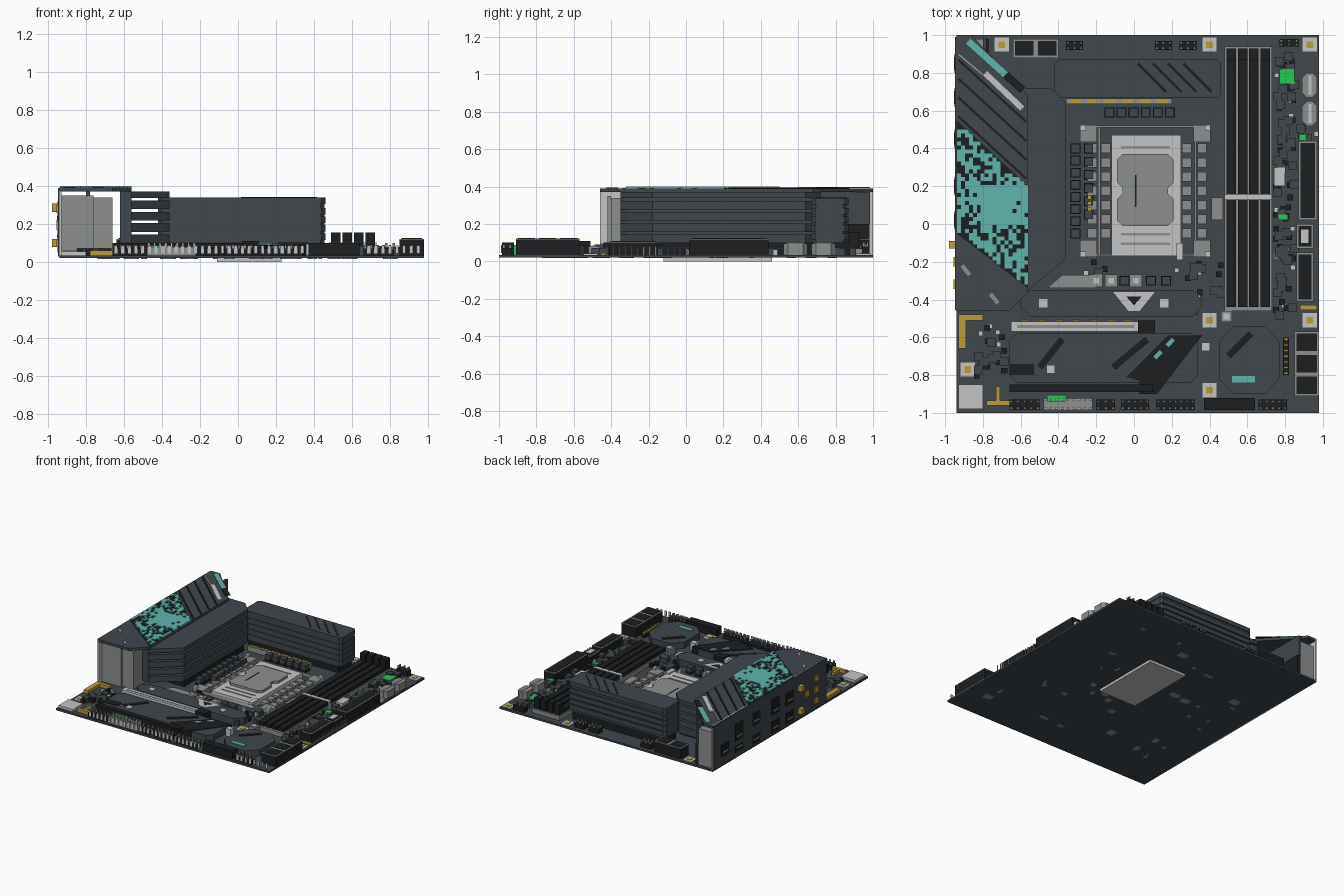
import bpy
import bmesh
import random
from mathutils import Vector

random.seed(7)
cube = bpy.data.objects.get("Cube")
if cube:
    bpy.data.objects.remove(cube, do_unlink=True)
BOARD, COVER = .035, .391


def material(name, *rgb):
    mat = bpy.data.materials.new(name)
    mat.use_nodes = True
    mat.diffuse_color = (*rgb, 1)
    mat.node_tree.nodes["Principled BSDF"].inputs["Base Color"].default_value = (*rgb, 1)
    return mat


slate = material("slate", .05, .063, .073)
black = material("black", .012, .013, .014)
grey = material("mid_grey", .27, .28, .275)
light = material("light_grey", .56, .56, .56)
teal = material("teal", .12, .46, .43)
gold = material("gold", .5, .34, .04)
green = material("green", .02, .58, .09)


def prisms(name, mat, shapes):
    """One object made of upright prisms, each given as (outline, bottom, top)."""
    bm = bmesh.new()
    for outline, bottom, top in shapes:
        low, high = ([bm.verts.new((x, y, z)) for x, y in outline] for z in (bottom, top))
        bm.faces.new(low)
        bm.faces.new(high)
        for i in range(len(low)):
            bm.faces.new((low[i - 1], low[i], high[i], high[i - 1]))
    bmesh.ops.recalc_face_normals(bm, faces=bm.faces)
    mesh = bpy.data.meshes.new(name)
    bm.to_mesh(mesh)
    bm.free()
    mesh.materials.append(mat)
    bpy.context.collection.objects.link(bpy.data.objects.new(name, mesh))


def rect(x0, x1, y0, y1):
    return [(x0, y0), (x1, y0), (x1, y1), (x0, y1)]


def square(x, y, size):
    return rect(x - size / 2, x + size / 2, y - size / 2, y + size / 2)


def chamfered(x0, x1, y0, y1, c):
    return [(x0 + c, y0), (x1 - c, y0), (x1, y0 + c), (x1, y1 - c), (x1 - c, y1), (x0 + c, y1), (x0, y1 - c), (x0, y0 + c)]


def box(name, mat, x0, x1, y0, y1, z1, z0=BOARD):
    prisms(name, mat, [(rect(x0, x1, y0, y1), z0, z1)])


def squares(name, mat, points, size, top, bottom=BOARD):
    prisms(name, mat, [(square(x, y, size), bottom, top) for x, y in points])


def stripe(name, mat, start, end, width, top):
    a, b = Vector(start), Vector(end)
    side = (b - a).orthogonal().normalized() * width / 2
    prisms(name, mat, [([a + side, b + side, b - side, a - side], top - .006, top)])


def row(first, last, count):
    return [first + (last - first) * i / (count - 1) for i in range(count)]


def header(name, x0, x1, y0, y1, top, base_mat, pin_mat):
    """Plastic base with a grid of square pins."""
    box(name + "_base", base_mat, x0, x1, y0, y1, top * .8)
    nx, ny = max(2, round((x1 - x0) / .03)), max(2, round((y1 - y0) / .03))
    pins = [(x, y) for x in row(x0 + .01, x1 - .01, nx) for y in row(y0 + .01, y1 - .01, ny)]
    squares(name + "_pins", pin_mat, pins, .012, top)


def socketed(name, x0, x1, y0, y1, top, nx=1, ny=1):
    """Black connector with a thin grey rim around its openings."""
    box(name + "_body", black, x0, x1, y0, y1, top - .008)
    box(name + "_rim", grey, x0, x1, y0, y1, top - .003, top - .008)
    dx, dy, rim = (x1 - x0) / nx, (y1 - y0) / ny, .011
    prisms(name + "_cells", black, [(rect(x0 + i * dx + rim, x0 + (i + 1) * dx - rim, y0 + j * dy + rim,
                                          y0 + (j + 1) * dy - rim), top - .006, top) for i in range(nx) for j in range(ny)])


# Circuit board, underside solder patches and back plate
box("board", slate, -.94, .98, -1, 1, BOARD, .02)
box("socket_back_plate", light, -.11, .23, -.12, .46, .02, 0)
corners = [(random.uniform(-.8, .8), random.uniform(-.85, .85)) for i in range(36)]
prisms("solder_patches", grey, [(chamfered(x, x + random.uniform(.02, .09), y, y + random.uniform(.02, .07), .007), .017, .02)
                                for x, y in corners])

# Rear port cover with its supporting walls
cover = [(-.94, -.46), (-.66, -.46), (-.56, -.36), (-.56, .68), (-.86, 1), (-.94, 1)]
prisms("port_cover_top", slate, [(cover, .37, COVER)])
box("port_cover_wall", slate, -.62, -.56, -.35, .68, .37, .1)
box("port_cover_back_wall", slate, -.8, -.78, .62, .985, .37, .2)
box("port_cover_back_foot", black, -.8, -.77, .62, .98, .2)
box("port_panel", light, -.94, -.93, -.46, 1, COVER, .02)
box("port_panel_face", slate, -.947, -.94, -.455, .99, .39, .03)
fin = [(-.6, -.35), (-.56, -.35), (-.38, -.2), (-.36, -.18), (-.36, .64), (-.44, .72), (-.6, .72)]
prisms("port_cover_fins", slate, [(fin, z, z + .046) for z in (.098, .158, .218, .278)] + [(fin, .338, .37)])
prisms("port_housings", grey, [(rect(-.93, -.66, y, y + .3), BOARD, .34) for y in (-.4, -.07, .28)])
box("front_port_housing", grey, -.93, -.76, -.42, -.4, .35)
box("back_port_housing", grey, -.93, -.8, .64, .98, .33)

# Ports in the rear panel
ports = [(.85, .1, .2), (.67, .07, .12), (.67, .16, .3), (.45, .05, .12), (.45, .2, .3), (.2, .05, .14), (.2, .19, .32),
         (.02, .05, .14), (.02, .2, .3)]
prisms("rear_ports", black, [(rect(-.951, -.946, y - .05, y + .05), low, high) for y, low, high in ports])
prisms("rear_port_tongues", grey, [(rect(-.953, -.95, y - .035, y + .035), z + .03, z + .042) for y, z, high in ports])
prisms("audio_jacks", gold, [(rect(-.955, -.946, y - .025, y + .025), z - .022, z + .022)
                             for y, z in ((-.2, .2), (-.32, .1), (-.32, .19), (-.32, .28))])
prisms("antenna_posts", gold, [(rect(-.98, -.946, -.13, -.09), z - .022, z + .022) for z in (.1, .285)])

# Painted pattern on the cover
prisms("pattern_ground", black, [([(-.94, -.05), (-.56, -.34), (-.56, .2), (-.94, .55)], COVER, COVER + .002)])
cells = []
for i in range(18):
    for j in range(44):
        x, y = -.927 + i * .021, -.33 + j * .021
        inside = -.04 - (x + .94) * .76 < y < .54 - (x + .94) * .92
        if inside and random.random() < (.95 if x > -.82 and abs(y - .1) < .1 else .62):
            cells.append((x, y))
squares("pattern_cells", teal, cells, .021, .4, COVER)
stripe("cover_teal_stripe", teal, (-.88, .97), (-.68, .79), .04, .399)
stripe("cover_black_stripe", black, (-.68, .79), (-.59, .71), .04, .399)
stripe("cover_pale_stripe", light, (-.79, .8), (-.59, .61), .035, .399)
stripe("cover_grey_line", grey, (-.93, .9), (-.8, .79), .014, .399)
for y in row(.57, .87, 4):
    stripe("cover_groove", black, (-.93, y), (-.57, y - .33), .012, .396)
for x, y in ((-.91, -.22), (-.76, -.37)):
    stripe("cover_mark", grey, (x, y), (x + .04, y - .05), .022, .396)

# Power stage heatsink along the back edge
prisms("power_heatsink_core", slate, [(chamfered(-.42, .455, .675, .86, .02), .1, .335)])
prisms("power_heatsink_fins", slate, [(chamfered(-.42, .46, .67, .87, .02), z, z + .035) for z in (.115, .16, .205, .25, .305)])
for x in row(.02, .26, 4):
    stripe("power_heatsink_groove", black, (x, .85), (x + .15, .7), .014, .342)
box("power_stage_base", black, -.4, .42, .7, .86, .1)
box("power_stage_strip", grey, -.36, .2, .635, .665, .075)
prisms("power_stage_contacts", gold, [(rect(x, x + .06, .64, .66), .07, .08) for x in row(-.34, .12, 6)])

# Chokes around the processor
chokes = [(x, .59) for x in row(-.13, .19, 6)] + [(-.31, y) for y in row(-.05, .4, 8)]
chokes += [(-.24, y) for y in row(.05, .4, 6)] + [(x, -.3) for x in (-.05, .09, .17)]
squares("choke_feet", black, chokes, .052, .05)
squares("chokes", slate, chokes, .046, .09)
box("under_fin_chokes", black, -.58, -.38, -.15, .62, .1)
squares("side_choke_contacts", gold, [(-.235, y) for y in (.08, .11, .14)], .02, .1)

# Processor socket
squares("socket_bracket_corners", grey, [(x, y) for x in (-.24, .36) for y in (-.13, .48)], .09, .06)
squares("socket_bracket_pads", light, [(x, y) for x in (-.27, .39) for y in (-.16, .51)], .03, .075)
squares("socket_bracket_ribs", grey, [(x, y) for x in (-.22, -.15, .28, .36) for y in row(-.05, .4, 7)], .05, .055)
prisms("socket_bracket_rails", grey, [(rect(-.28, .4, y, y + .012), BOARD, .06) for y in (-.17, .51)])
prisms("socket_bracket_sides", grey, [(rect(x, x + .012, -.17, .51), BOARD, .05) for x in (-.19, .32)])
box("socket_frame", light, -.12, .25, -.17, .47, .08)
prisms("socket_frame_slots", grey, [(rect(-.07, .19, y, y + .012), .08, .084) for y in (-.11, -.06, .4)])
box("socket_lever", light, .225, .26, -.19, -.1, .09, .07)
lid = [chamfered(-.09, .21, -.01, .16, .03), chamfered(-.09, .21, .19, .37, .03), rect(-.06, .18, .15, .2)]
prisms("processor_lid", grey, [(outline, .08, .1) for outline in lid])
box("processor_mark", black, .005, .012, .09, .26, .102, .1)

# Memory slots with latches
box("memory_frame", grey, .48, .73, -.46, .94, .07)
prisms("memory_slots", black, [(rect(x, x + .05, -.44, .92), BOARD, .1) for x in row(.49, .67, 4)])
prisms("memory_latches", black, [(rect(x, x + .05, .87, .93), BOARD, .155) for x in row(.49, .67, 4)])
box("memory_key", light, .48, .73, .13, .155, .103)
squares("memory_foot", grey, [(.49, -.49)], .06, .08)
squares("memory_foot_cap", light, [(.49, -.49)], .03, .084)
box("memory_side_chip", grey, .41, .47, .02, .14, .05)

# Connectors on the side edge
socketed("main_power", .87, .97, .02, .44, .125)
socketed("front_usb", .86, .95, -.41, -.15, .11)
socketed("drive_ports", .85, .98, -.91, -.57, .125, ny=3)
socketed("usb_c", .86, .95, -.13, 0, .1)
box("usb_c_tongue", light, .885, .925, -.1, -.03, .103, .09)
box("small_light_box", light, .74, .8, .2, .3, .08)
prisms("fan_plugs", grey, [(chamfered(.89, .97, y, y + .13, .025), BOARD, .095) for y in (.52, .67)])
prisms("fan_plug_pins", light, [(rect(.925, .94, y, y + .1), .09, .1) for y in (.535, .685)])
header("gold_header", .79, .82, -.8, -.6, .08, black, gold)
header("corner_header", .77, .87, .94, .98, .1, black, grey)
box("drive_gold_bar", gold, .88, .97, -.455, -.43, .045)
prisms("green_parts", green, [(square(.81, .78, .08), BOARD, .075), (square(.89, .46, .035), BOARD, .075),
                              (rect(.765, .815, .02, .05), BOARD, .075), (rect(-.46, -.36, -.94, -.905), BOARD, .088)])
squares("edge_posts", light, [(.977, y) for y in row(-.42, 0, 14)], .006, .08)

# Connectors on the back and front edges
socketed("processor_power", -.64, -.4, .88, .98, .125, nx=2)
for x in (-.36, .11, .24):
    header("back_header", x, x + .09, .92, .97, .09, black, grey)
for x, width in ((-.66, .16), (-.2, .1), (-.07, .15), (.12, .2), (.66, .15)):
    header("front_header", x, x + width, -.985, -.93, .09, black, grey)
header("audio_header", -.48, -.22, -.985, -.92, .1, grey, light)
box("front_usb_block", black, .37, .64, -.985, -.92, .1)
prisms("front_edge_posts", light, [(rect(x, x + .017, -.99, -.985), .045, .088) for x in row(-.65, .33, 29) + row(.68, .94, 8)])

# Audio corner
box("audio_can", light, -.93, -.8, -.98, -.85, .055)
trace = [(-.93, -.8, -.51, -.48), (-.93, -.89, -.66, -.5), (-.73, -.71, -.95, -.86), (-.78, -.5, -.96, -.935)]
prisms("audio_gold_trace", gold, [(rect(*edges), BOARD, .06) for edges in trace])

# Drive heatsinks and expansion slots
prisms("upper_drive_heatsink", slate, [(chamfered(-.6, .36, -.49, -.35, .05), BOARD, .09)])
prisms("lower_drive_heatsink", slate, [(chamfered(-.66, .34, -.84, -.58, .04), BOARD, .085)])
panel = [(.03, -.9), (.12, -.9), (.2, -.8), (.36, -.59), (.18, -.59), (-.04, -.81), (.03, -.83)]
prisms("heatsink_black_panel", black, [(panel, BOARD, .09)])
for x, length in ((-.5, .12), (-.11, .18)):
    stripe("heatsink_dark_slash", black, (x, -.76), (x + length, -.61), .035, .089)
for x, y in ((.11, -.71), (.175, -.645)):
    stripe("heatsink_teal_slash", teal, (x, y), (x + .035, y + .035), .022, .094)
squares("heatsink_screws", light, [(-.48, -.42), (.16, -.42), (-.44, -.77), (.38, -.65)], .045, .095)
box("main_slot", light, -.65, .02, -.57, -.515, .1)
box("main_slot_groove", grey, -.62, 0, -.55, -.536, .102, .1)
prisms("main_slot_contacts", gold, [(rect(x, x + .04, -.514, -.505), BOARD, .08) for x in row(-.6, -.05, 7)])
box("main_slot_latch", black, .02, .11, -.58, -.51, .11)
box("second_slot", black, -.66, .1, -.89, -.85, .1)
box("drive_socket", black, -.66, -.53, -.8, -.74, .09)
prisms("badge_triangle", light, [([(-.11, -.36), (-.03, -.46), (.03, -.46), (.11, -.36)], .085, .096)])
prisms("badge_triangle_centre", black, [([(-.04, -.385), (0, -.43), (.04, -.385)], .09, .099)])
prisms("heatsink_wedge", grey, [([(-.46, -.34), (-.2, -.34), (-.2, -.27), (-.38, -.27)], BOARD, .075)])
capacitors = [(x, -.3) for x in (-.2, -.12, .01)]
squares("square_capacitors", grey, capacitors, .065, .08)
squares("square_capacitor_tops", light, capacitors, .03, .085)

# Chipset heatsink
prisms("chipset_heatsink", slate, [(chamfered(.45, .77, -.9, -.54, .08), BOARD, .085)])
stripe("chipset_dark_slash", black, (.5, -.7), (.62, -.58), .035, .089)
box("chipset_teal_dash", teal, .52, .64, -.84, -.805, .09, .084)

# Mounting holes
holes = [(-.7, .95), (.4, .95), (.93, .95), (.4, -.51), (.93, -.51), (-.88, -.77), (.4, -.88)]
squares("mounting_pads", light, holes, .076, .042)
squares("mounting_rings", gold, holes, .035, .046)

# Small scattered components
areas = [(.75, .85, -.5, .9), (.86, .97, .45, .52), (-.84, -.68, -.82, -.52), (.28, .46, -.46, -.2), (-.3, .4, -.26, -.2)]
for name, mat, count, size in (("chips", black, 34, .03), ("capacitors", light, 14, .025), ("coils", slate, 26, .045)):
    spots = [(random.uniform(x0, x1), random.uniform(y0, y1)) for x0, x1, y0, y1 in areas
             for i in range(max(2, int(count * (y1 - y0))))]
    squares("small_" + name, mat, spots, size, .05 + size / 2)
